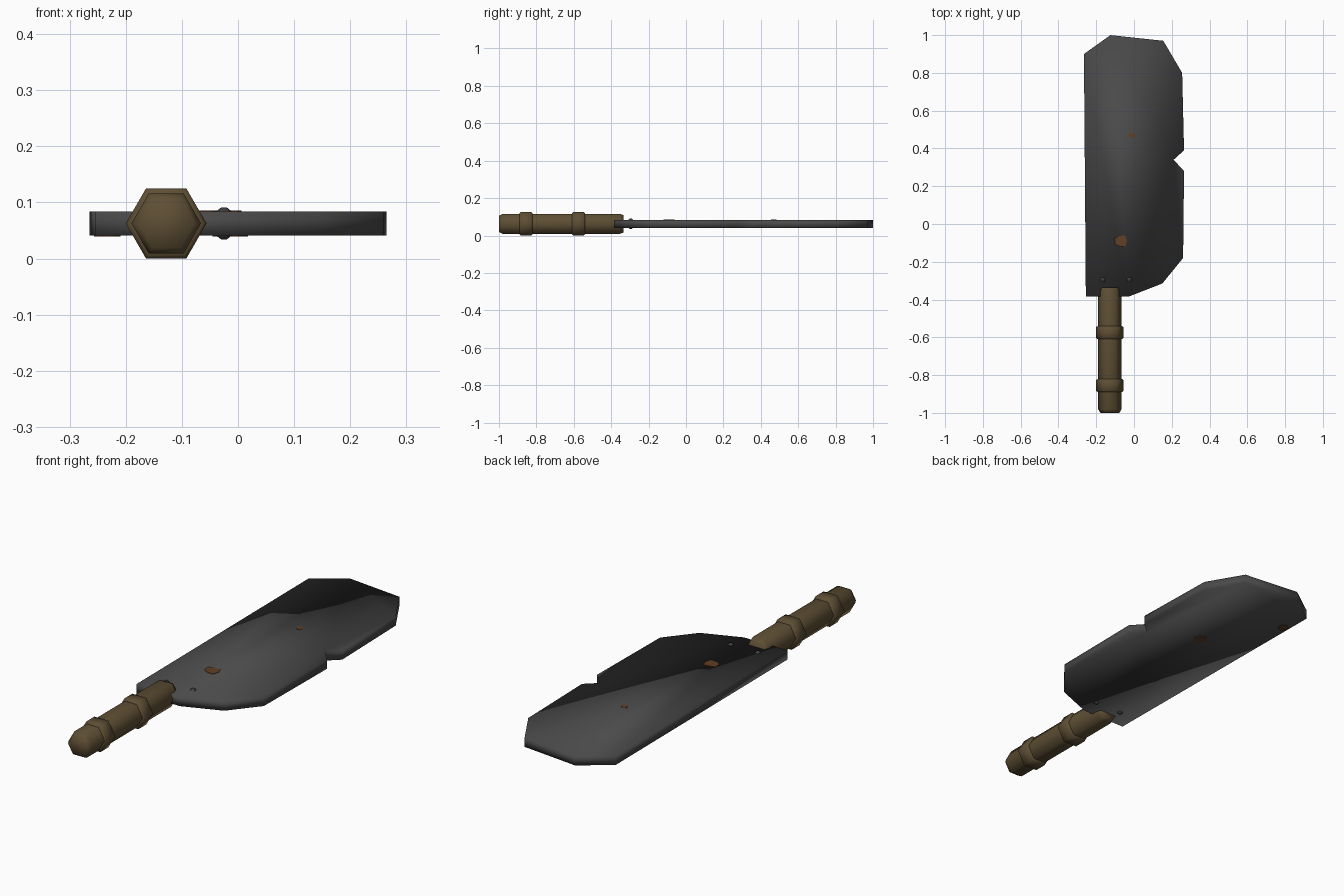
import bpy, bmesh, math

if "Cube" in bpy.data.objects:
    bpy.data.objects.remove(bpy.data.objects["Cube"])

ZC = 0.0625      # mid height of the whole cleaver
HX = -0.128      # handle axis


def material(name, rgb):
    m = bpy.data.materials.new(name)
    m.diffuse_color = (*rgb, 1)
    m.use_nodes = True
    m.node_tree.nodes["Principled BSDF"].inputs["Base Color"].default_value = m.diffuse_color
    return m


STEEL = material("dark_steel", (0.068, 0.068, 0.069))
WOOD = material("brown_wood", (0.112, 0.077, 0.034))
RUST = material("rust", (0.12, 0.05, 0.018))
RIVET = material("rivet_steel", (0.05, 0.05, 0.05))


def finish(name, bm, mat, smooth=True):
    bmesh.ops.recalc_face_normals(bm, faces=bm.faces[:])
    for f in bm.faces:
        f.smooth = smooth
    me = bpy.data.meshes.new(name)
    bm.to_mesh(me)
    bm.free()
    me.materials.append(mat)
    ob = bpy.data.objects.new(name, me)
    bpy.context.collection.objects.link(ob)
    return ob


def plate(name, outline, z0, z1, mat, smooth):
    """Extrude a flat outline upward from z0 to z1."""
    bm = bmesh.new()
    face = bm.faces.new([bm.verts.new((x, y, z0)) for x, y in outline])
    ext = bmesh.ops.extrude_face_region(bm, geom=[face])
    for v in ext["geom"]:
        if isinstance(v, bmesh.types.BMVert):
            v.co.z = z1
    return finish(name, bm, mat, smooth)


def turned(name, rings, centre, axis, sides, mat):
    """Closed many-sided bar through (position, radius) rings along y or z."""
    bm = bmesh.new()
    loops = []
    for p, r in rings:
        loop = []
        for i in range(sides):
            a = 2 * math.pi * i / sides
            u, w = r * math.cos(a), r * math.sin(a)
            co = (centre[0] + u, p, centre[1] + w) if axis == "y" else (centre[0] + u, centre[1] + w, p)
            loop.append(bm.verts.new(co))
        loops.append(loop)
    for a, b in zip(loops, loops[1:]):
        for i in range(sides):
            j = (i + 1) % sides
            bm.faces.new((a[i], a[j], b[j], b[i]))
    bm.faces.new(loops[0])
    bm.faces.new(loops[-1])
    return finish(name, bm, mat)


# Blade with chipped cutting edge
plate("blade", [(-0.255, -0.385), (-0.03, -0.385), (0.15, -0.315), (0.26, -0.18),
                (0.265, 0.28), (0.21, 0.34), (0.265, 0.39), (0.255, 0.80),
                (0.155, 0.97), (-0.125, 1.0), (-0.265, 0.90)],
      0.041, 0.084, STEEL, True)

# Six-sided handle with two raised bands
turned("handle", [(-1.0, 0.05), (-0.98, 0.062), (-0.355, 0.062), (-0.335, 0.054)],
       (HX, ZC), "y", 6, WOOD)
for k, y in enumerate((-0.855, -0.575)):
    turned(f"handle_band_{k + 1}",
           [(y - 0.035, 0.064), (y - 0.029, 0.072), (y + 0.029, 0.072), (y + 0.035, 0.064)],
           (HX, ZC), "y", 6, WOOD)

# Rivets through the blade heel
for k, x in enumerate((-0.165, -0.025)):
    turned(f"rivet_{k + 1}", [(0.034, 0.005), (0.041, 0.014), (0.084, 0.014), (0.091, 0.005)],
           (x, -0.295), "z", 6, RIVET)

# Rust spots on both faces: x, y, radius, on top
for k, (x, y, r, top) in enumerate([(-0.07, -0.09, 0.033, True), (-0.012, 0.47, 0.016, True),
                                    (-0.016, 0.45, 0.03, False), (-0.235, 0.77, 0.025, False)]):
    pts = []
    for i in range(7):
        a = 2 * math.pi * i / 7
        rr = r * (1 + 0.15 * math.sin(2.3 * i + k))
        pts.append((x + rr * math.cos(a), y + rr * math.sin(a)))
    z = 0.0835 if top else 0.0395
    plate(f"rust_spot_{k + 1}", pts, z, z + 0.002, RUST, False)
